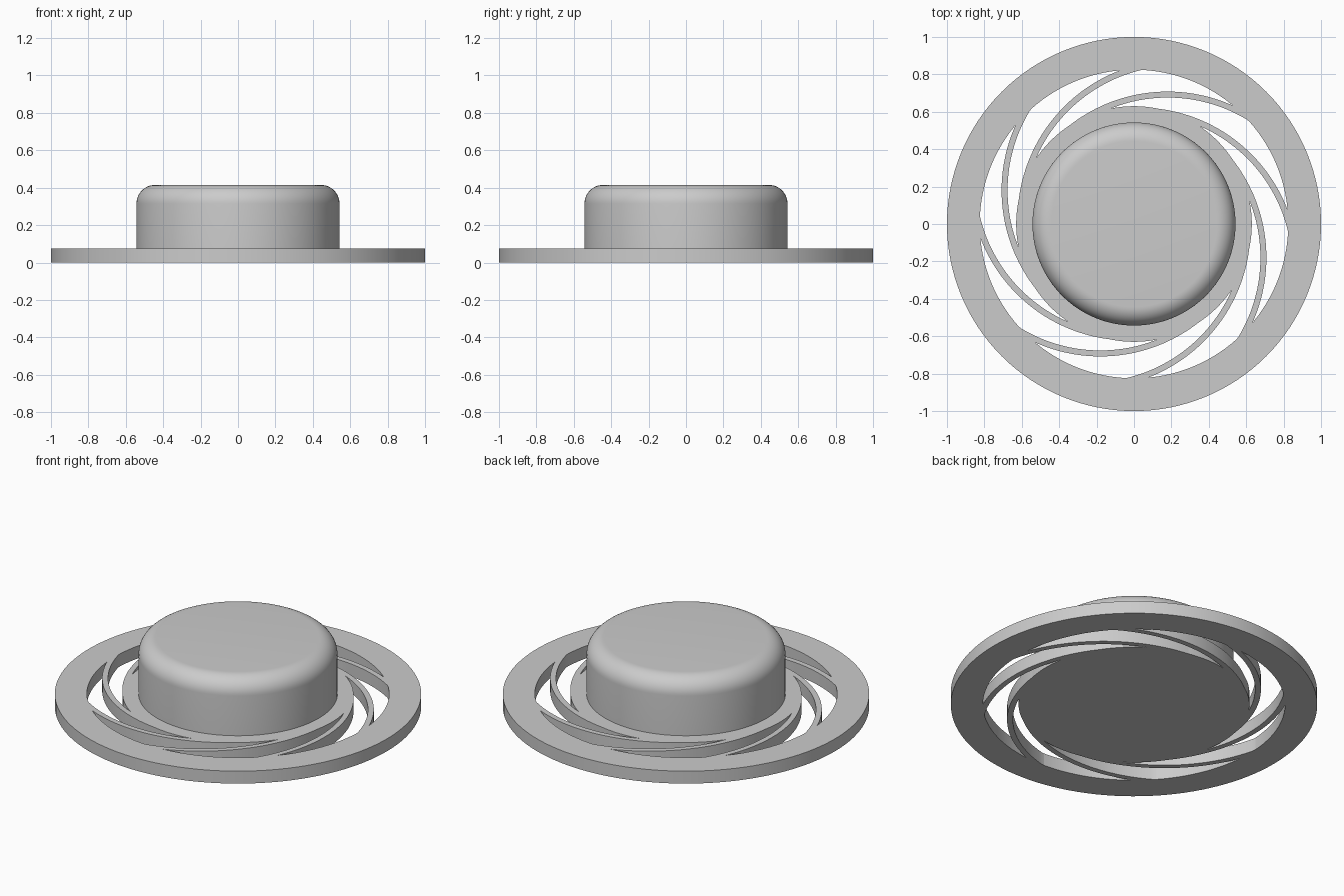
import bpy, bmesh, math
from mathutils import Vector, Matrix

cube = bpy.data.objects.get("Cube")
if cube:
    bpy.data.objects.remove(cube, do_unlink=True)

PLATE = 0.075      # thickness of the ring, hub flange and arms
HUB_R = 0.63       # flange radius
RING_IN = 0.825    # inner radius of the outer ring
CAP_R, CAP_TOP, FILLET = 0.543, 0.415, 0.1
SEGMENTS = 128

grey = bpy.data.materials.new("plain grey")
grey.use_nodes = True
colour = (0.6, 0.6, 0.6, 1)
grey.diffuse_color = colour
grey.node_tree.nodes["Principled BSDF"].inputs["Base Color"].default_value = colour


def finish(name, bm):
    """Turn a bmesh into a smooth-shaded object with sharp edges kept."""
    bmesh.ops.remove_doubles(bm, verts=bm.verts, dist=1e-5)
    bmesh.ops.recalc_face_normals(bm, faces=bm.faces)
    mesh = bpy.data.meshes.new(name)
    bm.to_mesh(mesh)
    bm.free()
    mesh.materials.append(grey)
    obj = bpy.data.objects.new(name, mesh)
    bpy.context.collection.objects.link(obj)
    bpy.ops.object.select_all(action="DESELECT")
    obj.select_set(True)
    bpy.context.view_layer.objects.active = obj
    bpy.ops.object.shade_smooth_by_angle(angle=math.radians(30))
    return obj


def lathe(name, profile, closed=False):
    """Revolve (radius, height) points around the z axis."""
    bm = bmesh.new()
    verts = [bm.verts.new((r, 0, z)) for r, z in profile]
    pairs = list(zip(verts, verts[1:]))
    if closed:
        pairs.append((verts[-1], verts[0]))
    edges = [bm.edges.new(p) for p in pairs]
    bmesh.ops.spin(bm, geom=verts + edges, cent=(0, 0, 0), axis=(0, 0, 1),
                   angle=math.tau, steps=SEGMENTS, use_merge=True)
    return finish(name, bm)


# Outer ring
lathe("outer_ring", [(RING_IN, 0), (1, 0), (1, PLATE), (RING_IN, PLATE)], closed=True)

# Flange and rounded button cap in one revolved body
profile = [(0, 0), (HUB_R, 0), (HUB_R, PLATE), (CAP_R, PLATE)]
for i in range(13):
    a = math.pi / 2 * i / 12
    profile.append((CAP_R - FILLET + FILLET * math.cos(a),
                    CAP_TOP - FILLET + FILLET * math.sin(a)))
profile.append((0, CAP_TOP))
lathe("button_hub", profile)

# Curved spring arms, leaving the flange at a tangent and running into the ring
ARM_CENTRE = Vector((0.18, -0.144, 0))
ARM_OUT, ARM_IN = 0.852, 0.82
START, END, STEPS = math.radians(142), math.radians(57), 48


def arm_point(radius, angle):
    """Point on an arm edge, kept between the flange and the ring."""
    p = ARM_CENTRE + radius * Vector((math.cos(angle), math.sin(angle), 0))
    return p.normalized() * min(max(p.length, HUB_R - 0.002), RING_IN + 0.001)


def spring_arm(index):
    bm = bmesh.new()
    turn = Matrix.Rotation(math.tau / 8 * index, 3, "Z")
    up = Vector((0, 0, PLATE))
    rows = []
    for i in range(STEPS + 1):
        a = START + (END - START) * i / STEPS
        inner, outer = turn @ arm_point(ARM_IN, a), turn @ arm_point(ARM_OUT, a)
        rows.append([bm.verts.new(p) for p in (inner, outer, outer + up, inner + up)])
    for r, s in zip(rows, rows[1:]):
        for k in range(4):
            n = (k + 1) % 4
            bm.faces.new((r[k], r[n], s[n], s[k]))
    bm.faces.new(rows[0])
    bm.faces.new(rows[-1])
    bmesh.ops.dissolve_degenerate(bm, dist=1e-5, edges=bm.edges)
    finish(f"spring_arm_{index + 1}", bm)


for index in range(8):
    spring_arm(index)
